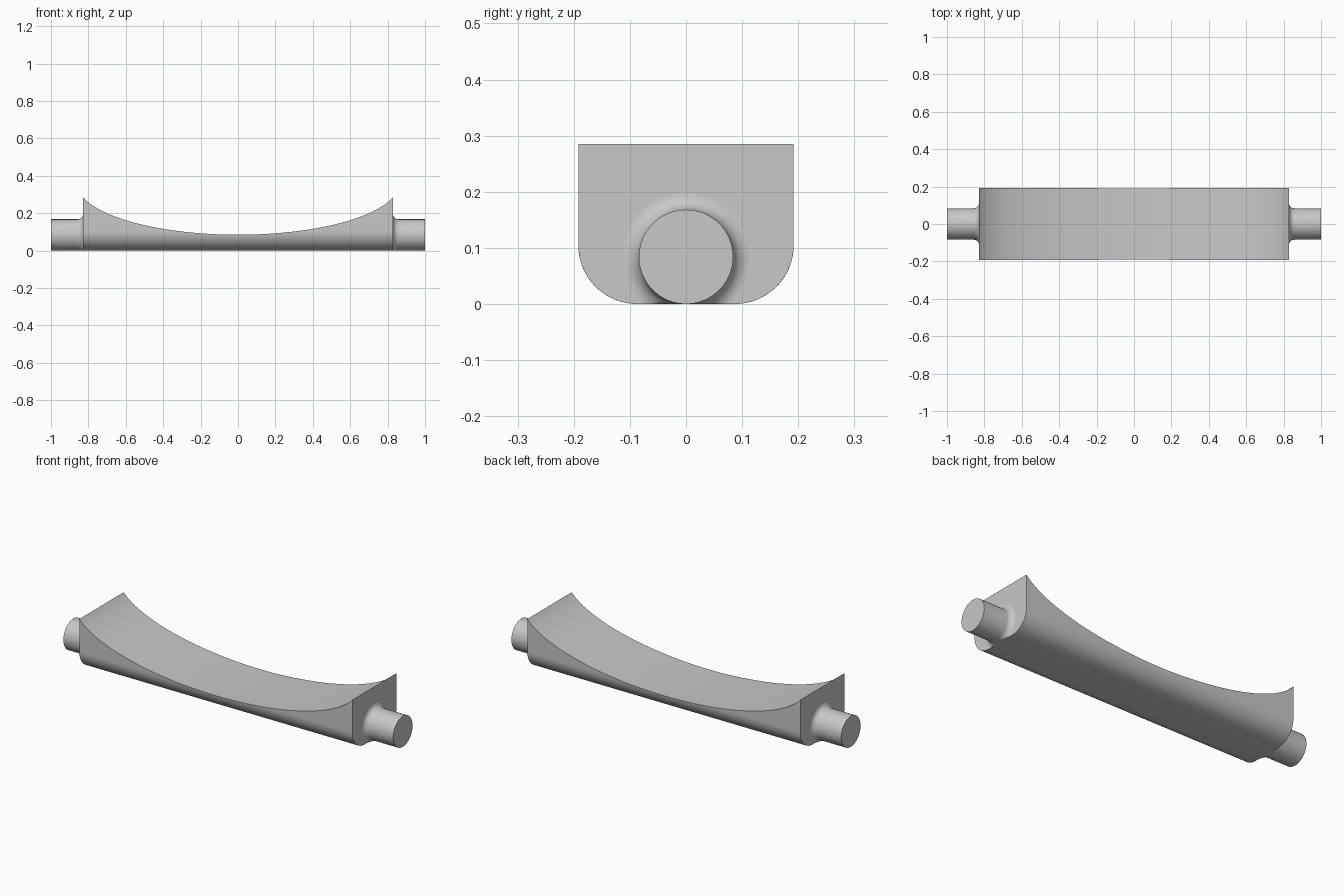
import bpy, bmesh, math

if "Cube" in bpy.data.objects:
    bpy.data.objects.remove(bpy.data.objects["Cube"])

HALF, WIDTH, CORNER = 0.828, 0.192, 0.105   # body half length, half width, lower corner radius
PIN_R, FILLET, PIN_Z = 0.084, 0.03, 0.084

grey = bpy.data.materials.new("plain_grey")
grey.diffuse_color = (0.58, 0.58, 0.58, 1)
grey.use_nodes = True
grey.node_tree.nodes["Principled BSDF"].inputs["Base Color"].default_value = grey.diffuse_color


def finish(bm, name):
    bmesh.ops.recalc_face_normals(bm, faces=bm.faces)
    mesh = bpy.data.meshes.new(name)
    bm.to_mesh(mesh)
    bm.free()
    mesh.materials.append(grey)
    obj = bpy.data.objects.new(name, mesh)
    bpy.context.collection.objects.link(obj)
    bpy.ops.object.select_all(action='DESELECT')
    obj.select_set(True)
    bpy.context.view_layer.objects.active = obj
    bpy.ops.object.shade_smooth_by_angle(angle=math.radians(30))


def loft(bm, sections):
    rings = [[bm.verts.new(p) for p in s] for s in sections]
    n = len(rings[0])
    for a, b in zip(rings, rings[1:]):
        for i in range(n):
            j = (i + 1) % n
            bm.faces.new((a[i], a[j], b[j], b[i]))
    bm.faces.new(rings[0])
    bm.faces.new(rings[-1])


def body_section(x):
    # Rounded lower corners, straight sides, flat top that follows an elliptical dip
    top = 0.359 - 0.274 * math.sqrt(1 - (x / 0.86) ** 2)
    end = math.acos(max(0, 1 - top / CORNER))
    side = []
    for i in range(17):
        t = end * i / 16
        side.append((WIDTH - CORNER + CORNER * math.sin(t), CORNER * (1 - math.cos(t))))
    side.append((side[-1][0], max(top, side[-1][1] + 0.0002)))
    return [(x, y, z) for y, z in side] + [(x, -y, z) for y, z in reversed(side)]


# Saddle-shaped body, with sections closer together near the steep ends
bm = bmesh.new()
loft(bm, [body_section(-HALF * math.cos(math.pi * i / 64)) for i in range(65)])
finish(bm, "saddle_body")

# End pins with a flared root, trimmed level with the underside
for sign, name in ((-1, "left_pin"), (1, "right_pin")):
    profile = [(HALF - 0.01, PIN_R + FILLET)]
    for i in range(11):
        t = math.pi / 2 * i / 10
        profile.append((HALF + FILLET * (1 - math.cos(t)), PIN_R + FILLET * (1 - math.sin(t))))
    profile.append((1.0, PIN_R))
    bm = bmesh.new()
    loft(bm, [[(sign * x, r * math.cos(2 * math.pi * k / 64),
                max(0, PIN_Z + r * math.sin(2 * math.pi * k / 64))) for k in range(64)]
              for x, r in profile])
    finish(bm, name)
